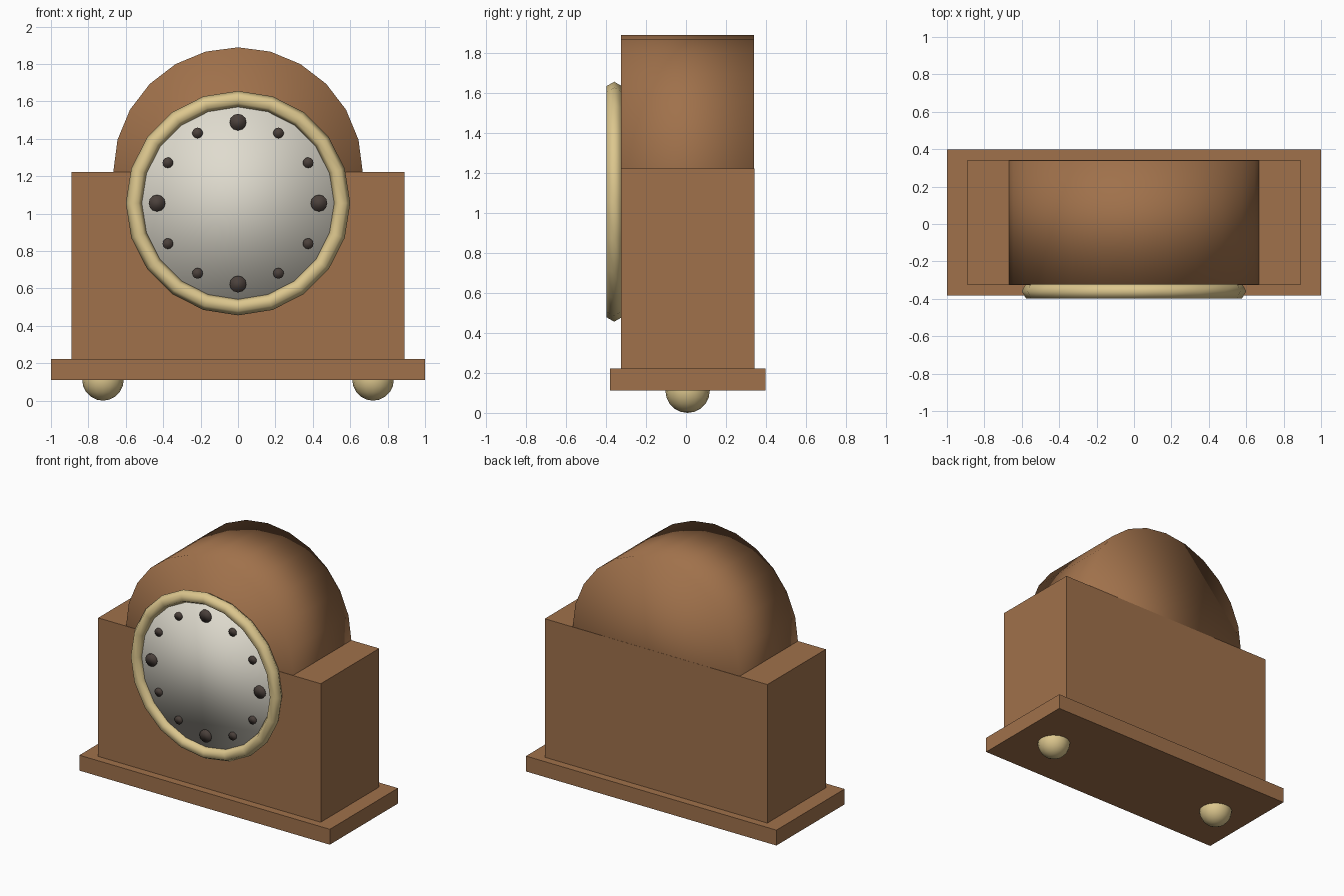
import bpy
import math

if "Cube" in bpy.data.objects:
    bpy.data.objects.remove(bpy.data.objects["Cube"])

YC = 0.008          # depth centre of the case
DIAL_Z = 1.056      # height of the dial centre


def material(name, rgb):
    m = bpy.data.materials.new(name)
    m.diffuse_color = (*rgb, 1.0)
    m.use_nodes = True
    m.node_tree.nodes["Principled BSDF"].inputs["Base Color"].default_value = m.diffuse_color
    return m


WOOD = material("brown wood", (0.35, 0.165, 0.07))
BRASS = material("pale brass", (0.72, 0.57, 0.27))
FACE = material("ivory dial", (0.74, 0.71, 0.62))
DARK = material("dark brown", (0.07, 0.052, 0.044))


def finish(name, mat, smooth=False):
    ob = bpy.context.object
    ob.name = name
    ob.data.materials.append(mat)
    if smooth:
        bpy.ops.object.shade_smooth()
    return ob


def box(name, width, depth, z0, z1, mat):
    bpy.ops.mesh.primitive_cube_add(size=1, location=(0, YC, (z0 + z1) / 2))
    ob = bpy.context.object
    ob.scale = (width, depth, z1 - z0)
    bpy.ops.object.transform_apply(location=False, rotation=False, scale=True)
    return finish(name, mat)


def drum(name, x, z, y0, y1, radius, sides, mat):
    # cylinder lying along the depth axis, softly shaded over its caps
    bpy.ops.mesh.primitive_cylinder_add(
        vertices=sides, radius=radius, depth=y1 - y0,
        location=(x, (y0 + y1) / 2, z), rotation=(math.pi / 2, 0, 0))
    return finish(name, mat, True)


# wooden case
box("base_plinth", 2.0, 0.778, 0.111, 0.222, WOOD)
box("case_body", 1.778, 0.667, 0.222, 1.222, WOOD)
drum("arched_top", 0, 1.222, YC - 0.3325, YC + 0.3325, 0.667, 24, WOOD)

# dial and its brass ring
drum("dial_face", 0, DIAL_Z, -0.364, -0.31, 0.55, 20, FACE)
bpy.ops.mesh.primitive_torus_add(
    major_radius=0.5556, minor_radius=0.0444, major_segments=20,
    minor_segments=6, location=(0, -0.359, DIAL_Z),
    rotation=(math.pi / 2, 0, 0))
finish("dial_ring", BRASS, True)

# twelve hour markers, larger at the quarters
for i in range(12):
    a = i * math.pi / 6
    drum(f"hour_marker_{i + 1}", 0.433 * math.sin(a),
         DIAL_Z + 0.433 * math.cos(a), -0.376, -0.355,
         0.0445 if i % 3 == 0 else 0.0285, 12, DARK)

# two ball feet
for side, label in ((-1, "left"), (1, "right")):
    bpy.ops.mesh.primitive_uv_sphere_add(
        segments=16, ring_count=10, radius=0.111,
        location=(side * 0.722, YC, 0.111))
    finish(f"ball_foot_{label}", BRASS, True)
